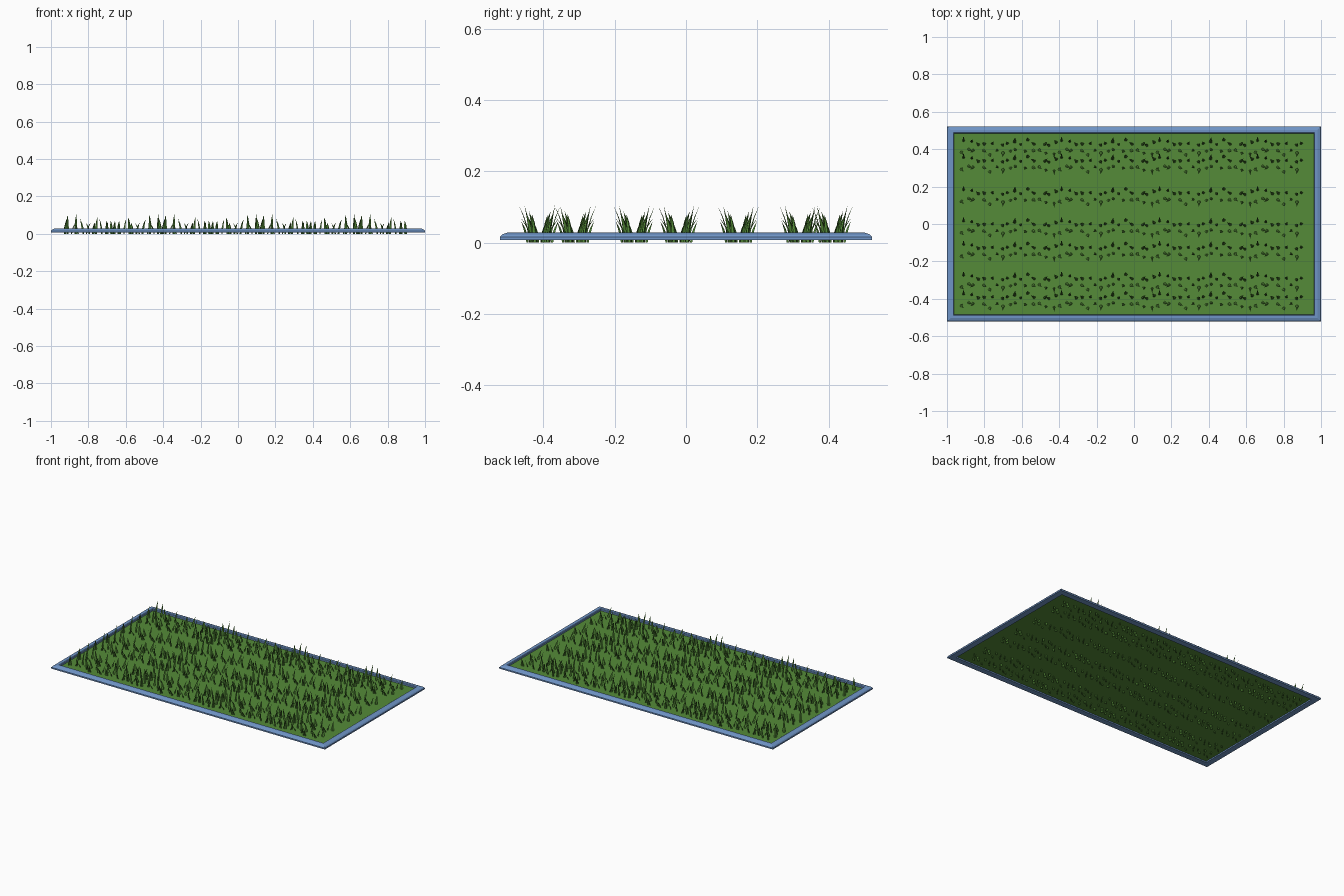
import bpy, bmesh, math, random
from mathutils import Vector

if "Cube" in bpy.data.objects:
    bpy.data.objects.remove(bpy.data.objects["Cube"])

random.seed(11)


def material(name, color):
    m = bpy.data.materials.new(name)
    m.diffuse_color = (*color, 1)
    m.use_nodes = True
    m.node_tree.nodes["Principled BSDF"].inputs["Base Color"].default_value = m.diffuse_color
    return m


def add_object(name, mesh, loc=(0, 0, 0), rot=0):
    ob = bpy.data.objects.new(name, mesh)
    ob.location = loc
    ob.rotation_euler.z = rot
    bpy.context.collection.objects.link(ob)
    return ob


def finish(bm, name, mat):
    mesh = bpy.data.meshes.new(name)
    bm.to_mesh(mesh)
    bm.free()
    mesh.materials.append(mat)
    return mesh


blue = material("border_blue", (0.16, 0.30, 0.57))
green = material("lawn_green", (0.09, 0.26, 0.04))
HX, HY, BAR = 1.0, 0.522, 0.038

# border: rounded profile (inset, height) swept round the rectangle
profile = [(0, .007), (0, .016), (.006, .023), (.02, .028),
           (.034, .028), (BAR, .025), (BAR, .007)]
bm = bmesh.new()
rings = [[bm.verts.new((sx * (HX - i), sy * (HY - i), z))
          for sx, sy in ((-1, -1), (1, -1), (1, 1), (-1, 1))] for i, z in profile]
for a, b in zip(rings, rings[1:] + rings[:1]):
    for k in range(4):
        n = (k + 1) % 4
        bm.faces.new((a[k], a[n], b[n], b[k]))
bmesh.ops.recalc_face_normals(bm, faces=bm.faces)
add_object("border", finish(bm, "border", blue))

# lawn sheet inside the border
bm = bmesh.new()
bm.faces.new([bm.verts.new((sx * (HX - BAR), sy * (HY - BAR), .015))
              for sx, sy in ((-1, -1), (1, -1), (1, 1), (-1, 1))])
add_object("lawn", finish(bm, "lawn", green))


def blade(bm, base, angle, lean, height, width):
    """Folded leaf that curves outward and tapers to a point."""
    out = Vector((math.cos(angle), math.sin(angle), 0))
    side = Vector((-out.y, out.x, 0))
    rows = []
    for t, w in ((0, .8), (.35, 1), (.7, .65)):
        c = base + out * lean * t ** 1.6 + Vector((0, 0, height * t))
        rows.append([bm.verts.new(c + side * (s * width * w / 2) + out * (abs(s) - 1) * width * w * .25)
                     for s in (-1, 0, 1)])
    tip = bm.verts.new(base + out * lean + Vector((0, 0, height)))
    for a, b in zip(rows, rows[1:]):
        for k in range(2):
            bm.faces.new((a[k], a[k + 1], b[k + 1], b[k]))
    for k in range(2):
        bm.faces.new((rows[-1][k], rows[-1][k + 1], tip))


# one grass patch, shared by all tufts
bm = bmesh.new()
COUNT = 14
for i in range(COUNT):
    x = -.125 + .25 * i / (COUNT - 1) + random.uniform(-.008, .008)
    y = random.uniform(.004, .036) * (1 if i % 2 else -1)
    angle = math.atan2(y * 1.5, random.uniform(-.03, .03))
    height = random.choice((.06, .07, .08, .09, .104))
    blade(bm, Vector((x, y, 0)), angle, random.uniform(.015, .032), height,
          random.uniform(.012, .018))
patch = finish(bm, "grass_patch", green)

# seven rows of seven patches, every other one turned round
for y in (-.41, -.31, -.145, -.02, .147, .32, .41):
    for i in range(7):
        add_object("grass_tuft", patch, (-.80 + .262 * i, y, 0), math.pi * (i % 2))
